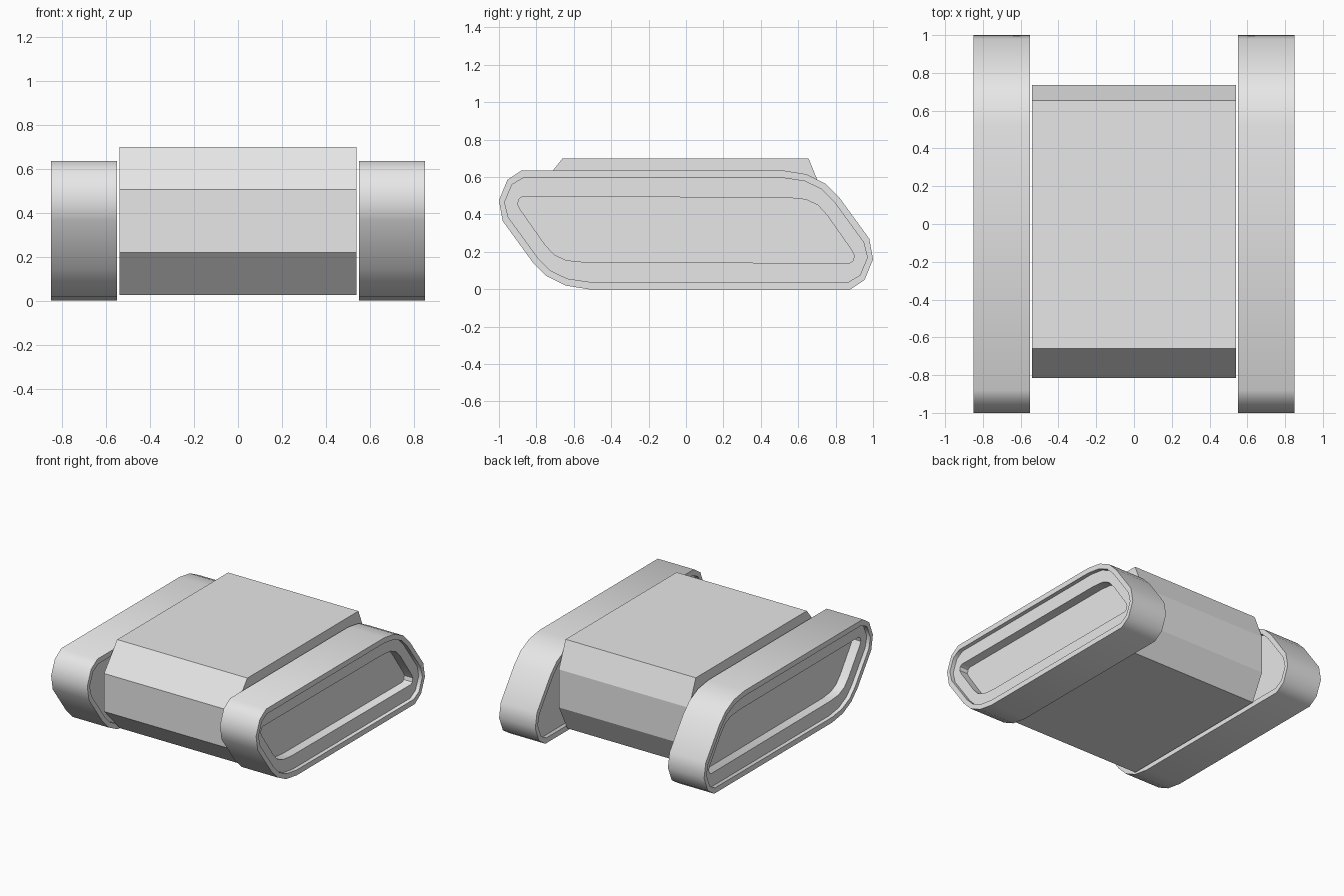
import bpy, bmesh, math

cube = bpy.data.objects.get("Cube")
if cube:
    bpy.data.objects.remove(cube, do_unlink=True)

grey = bpy.data.materials.new("plain_grey")
grey.use_nodes = True
grey.diffuse_color = (0.8, 0.8, 0.8, 1)
grey.node_tree.nodes["Principled BSDF"].inputs["Base Color"].default_value = (0.8, 0.8, 0.8, 1)

MID_Z = 0.3175  # centre height of the track pods


def full_loop(half):
    """Complete a half outline by turning it 180 degrees about the pod centre."""
    return half + [(-y, 2 * MID_Z - z) for y, z in half]


def loft(name, rings, smooth_angle=None):
    """Bridge (x, outline) rings in order and cap both ends."""
    bm = bmesh.new()
    loops = [[bm.verts.new((x, y, z)) for y, z in outline] for x, outline in rings]
    for a, b in zip(loops, loops[1:]):
        for i in range(len(a)):
            j = (i + 1) % len(a)
            bm.faces.new((a[i], a[j], b[j], b[i]))
    bm.faces.new(loops[0][::-1])
    bm.faces.new(loops[-1])
    bmesh.ops.recalc_face_normals(bm, faces=bm.faces[:])
    mesh = bpy.data.meshes.new(name)
    bm.to_mesh(mesh)
    bm.free()
    mesh.materials.append(grey)
    obj = bpy.data.objects.new(name, mesh)
    bpy.context.collection.objects.link(obj)
    if smooth_angle:
        bpy.ops.object.select_all(action='DESELECT')
        obj.select_set(True)
        bpy.context.view_layer.objects.active = obj
        bpy.ops.object.shade_smooth_by_angle(angle=math.radians(smooth_angle))
    return obj


# Track outlines: outer edge, rim inside edge, slot edge
outer = full_loop([(-0.88, 0.635), (-0.955, 0.585), (-1.0, 0.475), (-0.98, 0.365),
                   (-0.82, 0.145), (-0.745, 0.07), (-0.645, 0.02), (-0.52, 0.0)])
rim = full_loop([(-0.87, 0.595), (-0.93, 0.56), (-0.97, 0.465), (-0.95, 0.385),
                 (-0.79, 0.165), (-0.725, 0.1), (-0.635, 0.057), (-0.52, 0.04)])
slot = full_loop([(-0.875, 0.495), (-0.893, 0.483), (-0.9, 0.455), (-0.885, 0.425),
                  (-0.755, 0.24), (-0.705, 0.185), (-0.64, 0.155), (-0.54, 0.145)])

# Track pods: stepped rim on both sides, deep slot on the outside
for side, s in (("left", 1), ("right", -1)):
    loft(side + "_track", [(s * 0.58, rim), (s * 0.55, rim), (s * 0.55, outer),
                           (s * 0.85, outer), (s * 0.85, rim), (s * 0.82, rim),
                           (s * 0.82, slot), (s * 0.75, slot)], 40)

# Faceted hull between the tracks
hull = [(-0.66, 0.70), (-0.815, 0.505), (-0.815, 0.22), (-0.63, 0.025),
        (0.635, 0.025), (0.735, 0.22), (0.735, 0.505), (0.655, 0.70)]
loft("hull", [(-0.54, hull), (0.54, hull)])
